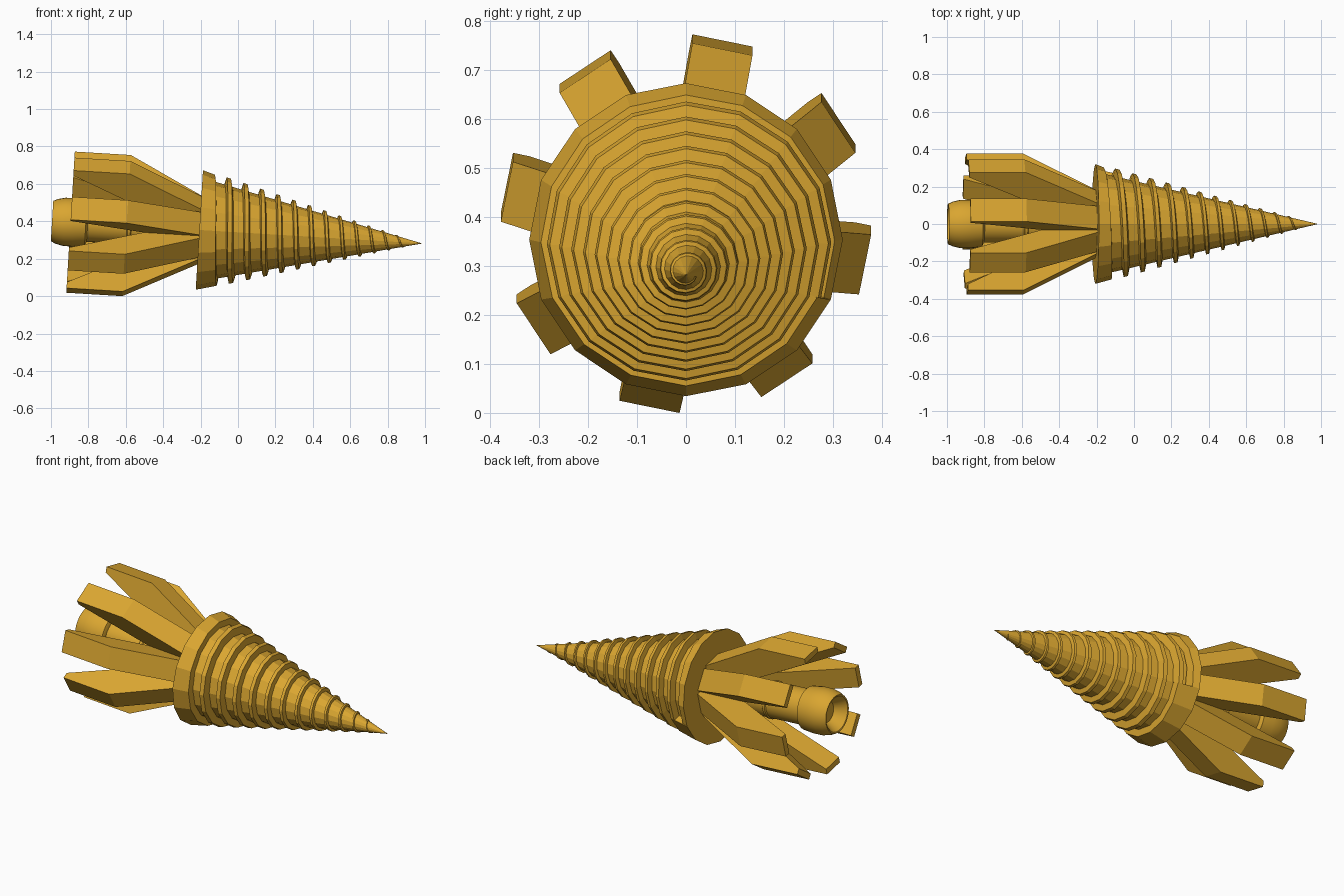
import bpy, bmesh, math

if "Cube" in bpy.data.objects:
    bpy.data.objects.remove(bpy.data.objects["Cube"])

TILT = math.radians(3.47)
AXIS_Z = 0.341
SIDES = 16

gold = bpy.data.materials.new("gold")
gold.diffuse_color = (0.70, 0.38, 0.03, 1)
gold.use_nodes = True
gold.node_tree.nodes["Principled BSDF"].inputs["Base Color"].default_value = gold.diffuse_color


def pt(s, r, a):
    """Point at distance s along the drill axis, radius r, angle a."""
    return (s, r * math.cos(a), r * math.sin(a))


def make(name, verts, faces, smooth=False):
    me = bpy.data.meshes.new(name)
    me.from_pydata(verts, [], faces)
    bm = bmesh.new()
    bm.from_mesh(me)
    bmesh.ops.remove_doubles(bm, verts=bm.verts, dist=1e-5)
    bmesh.ops.recalc_face_normals(bm, faces=bm.faces)
    bm.to_mesh(me)
    bm.free()
    ob = bpy.data.objects.new(name, me)
    bpy.context.collection.objects.link(ob)
    me.materials.append(gold)
    ob.location = (0, 0, AXIS_Z)
    ob.rotation_euler = (0, TILT, 0)
    if smooth:
        bpy.ops.object.select_all(action='DESELECT')
        ob.select_set(True)
        bpy.context.view_layer.objects.active = ob
        bpy.ops.object.shade_smooth_by_angle(angle=math.radians(30))
    return ob


def loft(rings, closed=False):
    """Quads between successive rings, plus end caps unless closed."""
    n = len(rings[0])
    verts = [p for ring in rings for p in ring]
    faces = [(k * n + i, k * n + (i + 1) % n,
              (k + 1) * n + (i + 1) % n, (k + 1) * n + i)
             for k in range(len(rings) - 1) for i in range(n)]
    if not closed:
        faces += [tuple(range(n)), tuple(range(len(verts) - n, len(verts)))]
    return verts, faces


def lathe(name, profile, n, smooth=False):
    rings = [[pt(s, r, 2 * math.pi * i / n) for i in range(n)] for s, r in profile]
    return make(name, *loft(rings), smooth)


# Helix centre line: turns -> position along the axis and angle
START = -math.pi / 8


def helix(t):
    return -0.0955 + 0.0925 * t - 0.0008 * t * t


def core_r(s):
    return 0.234 * (0.985 - s)


# Conical drill core
lathe("drill_core", [(-0.15, core_r(-0.15)), (0.985, 0.0005)], SIDES)

# Screw thread wound around the core, fading out near the tip
rings = []
steps = 12 * SIDES
for i in range(steps + 1):
    t = i / SIDES
    s = helix(t)
    a = START + 2 * math.pi * t
    k = 1 - 0.75 * t / 12
    ro = max(0.295 * (1 - (s + 0.0955) / 1.08), core_r(s) + 0.002)
    b, o = 0.022 * k, 0.012 * k
    rings.append([pt(s - b, core_r(s - b) - 0.01 * k, a), pt(s - o, ro + 0.003 * k, a),
                  pt(s + o, ro - 0.003 * k, a), pt(s + b, core_r(s + b) - 0.01 * k, a)])
make("screw_thread", *loft(rings))

# Collar: flat back, front edge rising along the helix with a step at the end
rings = []
for i in range(SIDES + 1):
    a = START + 2 * math.pi * i / SIDES
    f = -0.163 + 0.088 * i / SIDES
    rings.append([pt(-0.207, 0.05, a), pt(-0.207, 0.32, a),
                  pt(f - 0.006, 0.312 - 0.17 * (f + 0.207), a), pt(f, 0.2, a)])
make("collar", *loft(rings))

# Eight wedge fins behind the collar: profile as (axis position, radius)
fin = [(-0.897, 0.373), (-0.597, 0.373), (-0.2, 0.172),
       (-0.2, 0.09), (-0.42, 0.11), (-0.897, 0.34)]
for n in range(8):
    a = math.radians(78.5 + 45 * n)
    c, d = math.cos(a), math.sin(a)
    sides = [[(s, r * c - w * d, r * d + w * c) for s, r in fin]
             for w in (-0.0625, 0.0625)]
    make(f"fin_{n + 1}", *loft(sides))

# Engine tube joining the collar to the nozzle
lathe("engine_tube", [(-0.84, 0.1), (-0.595, 0.1), (-0.59, 0.106),
                      (-0.575, 0.106), (-0.57, 0.1), (-0.2, 0.1)], 32, True)

# Nozzle with a recessed rear opening
lathe("nozzle", [(-0.93, 0.06), (-0.994, 0.1), (-0.996, 0.108), (-0.97, 0.12),
                 (-0.93, 0.129), (-0.88, 0.13), (-0.815, 0.122), (-0.805, 0.1)], 32, True)
